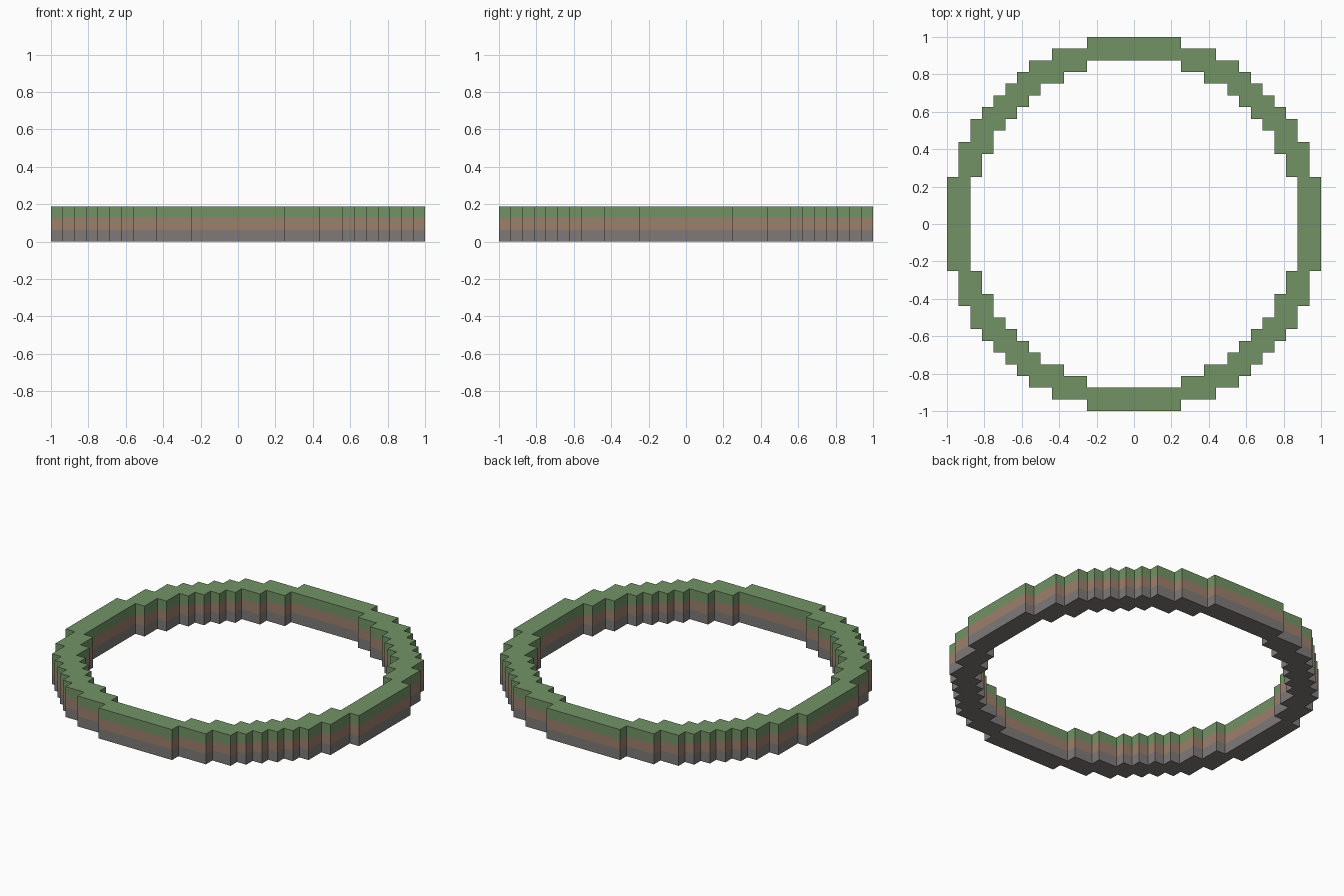
import bpy, bmesh, math

if "Cube" in bpy.data.objects:
    bpy.data.objects.remove(bpy.data.objects["Cube"])

S = 1 / 16  # block size
# Column heights (in blocks) of one quadrant, from centre to rim
OUTER = [16] * 4 + [15] * 3 + [14] * 2 + [13, 12, 11, 10, 9, 7, 4]
INNER = [14] * 4 + [13] * 2 + [12] * 2 + [11, 10, 9, 8, 6, 4, 0, 0]


def material(name, rgb):
    m = bpy.data.materials.new(name)
    m.diffuse_color = (*rgb, 1)
    m.use_nodes = True
    m.node_tree.nodes["Principled BSDF"].inputs["Base Color"].default_value = m.diffuse_color
    return m


def in_ring(i, j):
    # Mirror the quadrant into all four corners
    a = i if i >= 0 else -i - 1
    b = j if j >= 0 else -j - 1
    return a < 16 and INNER[a] <= b < OUTER[a]


bm = bmesh.new()


def face(points, mat):
    f = bm.faces.new([bm.verts.new([c * S for c in p]) for p in points])
    f.material_index = mat


# Block ring: top, bottom and exposed side faces in three coloured layers
for i in range(-16, 16):
    for j in range(-16, 16):
        if not in_ring(i, j):
            continue
        corners = [(i, j), (i + 1, j), (i + 1, j + 1), (i, j + 1)]
        face([(x, y, 3) for x, y in corners], 2)
        face([(x, y, 0) for x, y in reversed(corners)], 0)
        for k, (di, dj) in enumerate([(0, -1), (1, 0), (0, 1), (-1, 0)]):
            if in_ring(i + di, j + dj):
                continue
            a, b = corners[k], corners[(k + 1) % 4]
            for z in range(3):
                face([(*a, z), (*b, z), (*b, z + 1), (*a, z + 1)], z)

# Merge the blocks into large flat faces
bmesh.ops.remove_doubles(bm, verts=bm.verts, dist=1e-4)
bmesh.ops.dissolve_limit(bm, angle_limit=math.radians(1), verts=bm.verts,
                         edges=bm.edges, delimit={'MATERIAL'})

mesh = bpy.data.meshes.new("ring_wall")
bm.to_mesh(mesh)
bm.free()
for m in (material("stone", (0.21, 0.195, 0.19)),
          material("earth", (0.34, 0.215, 0.15)),
          material("grass", (0.17, 0.29, 0.13))):
    mesh.materials.append(m)
bpy.context.collection.objects.link(bpy.data.objects.new("ring_wall", mesh))
